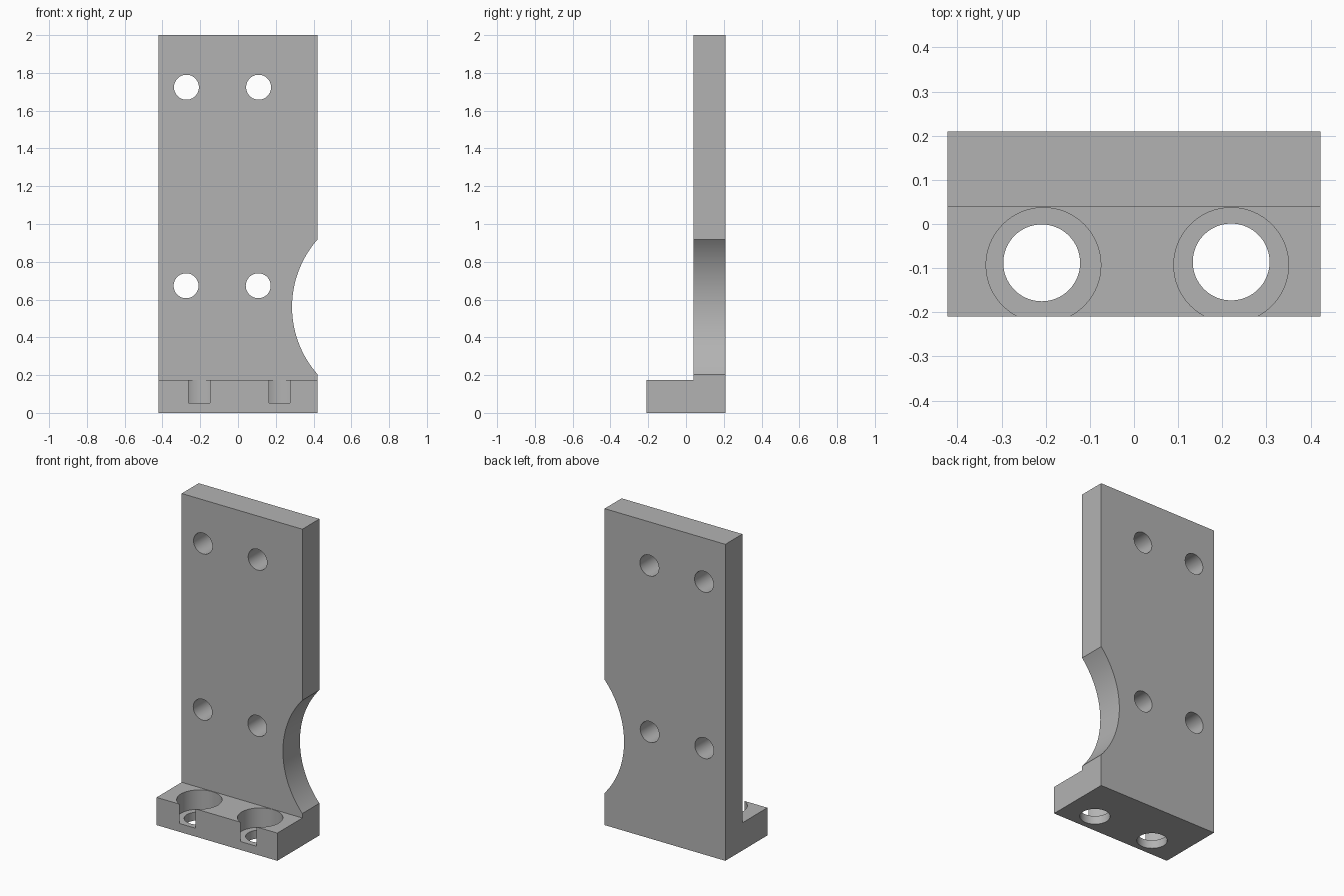
import bpy, bmesh, math
from mathutils import Matrix

cube = bpy.data.objects.get("Cube")
if cube:
    bpy.data.objects.remove(cube, do_unlink=True)

grey = bpy.data.materials.new("plain grey")
grey.use_nodes = True
colour = (0.45, 0.45, 0.45, 1)
grey.diffuse_color = colour
grey.node_tree.nodes["Principled BSDF"].inputs["Base Color"].default_value = colour

HALF_W, FRONT, BACK = 0.422, -0.21, 0.21
PLATE_FRONT, FOOT_TOP, HEIGHT = 0.04, 0.175, 2.0


def make_object(name, bm):
    bmesh.ops.recalc_face_normals(bm, faces=bm.faces)
    mesh = bpy.data.meshes.new(name)
    bm.to_mesh(mesh)
    bm.free()
    mesh.materials.append(grey)
    obj = bpy.data.objects.new(name, mesh)
    bpy.context.collection.objects.link(obj)
    return obj


def cylinder(name, centre, radius, depth, axis="Z", sides=64):
    bm = bmesh.new()
    turn = Matrix.Rotation(math.pi / 2, 4, "X") if axis == "Y" else Matrix()
    bmesh.ops.create_cone(bm, cap_ends=True, segments=sides, radius1=radius,
                          radius2=radius, depth=depth,
                          matrix=Matrix.Translation(centre) @ turn)
    return make_object(name, bm)


# L-shaped bracket: side profile extruded across the width
profile = [(FRONT, 0), (BACK, 0), (BACK, HEIGHT), (PLATE_FRONT, HEIGHT),
           (PLATE_FRONT, FOOT_TOP), (FRONT, FOOT_TOP)]
bm = bmesh.new()
side = bm.faces.new([bm.verts.new((-HALF_W, y, z)) for y, z in profile])
swept = bmesh.ops.extrude_face_region(bm, geom=[side])
bmesh.ops.translate(bm, vec=(2 * HALF_W, 0, 0),
                    verts=[v for v in swept["geom"] if isinstance(v, bmesh.types.BMVert)])
bracket = make_object("mounting_bracket", bm)

cutters = []

# Four screw holes through the upright plate
for x, z in [(-0.273, 1.724), (0.109, 1.724), (-0.275, 0.673), (0.107, 0.673)]:
    cutters.append(cylinder("plate_hole_cutter", (x, 0.125, z), 0.066, 0.5, "Y"))

# Foot holes with counterbores that break through the front edge
for bore_x, hole_x, hole_y in [(-0.205, -0.209, -0.088), (0.22, 0.22, -0.086)]:
    cutters.append(cylinder("counterbore_cutter", (bore_x, -0.093, 0.253), 0.13, 0.4))
    cutters.append(cylinder("foot_hole_cutter", (hole_x, hole_y, 0), 0.087, 0.3))

# Rounded relief in the left edge of the plate
cutters.append(cylinder("edge_relief_cutter", (0.825, 0.125, 0.561), 0.539, 1.0, "Y", 128))

# Cut the openings, then drop the helpers
bpy.context.view_layer.objects.active = bracket
bracket.select_set(True)
for cutter in cutters:
    mod = bracket.modifiers.new("cut", "BOOLEAN")
    mod.operation = "DIFFERENCE"
    mod.solver = "EXACT"
    mod.object = cutter
    bpy.ops.object.modifier_apply(modifier=mod.name)
    bpy.data.objects.remove(cutter, do_unlink=True)

bpy.ops.object.shade_smooth_by_angle(angle=math.radians(30))
